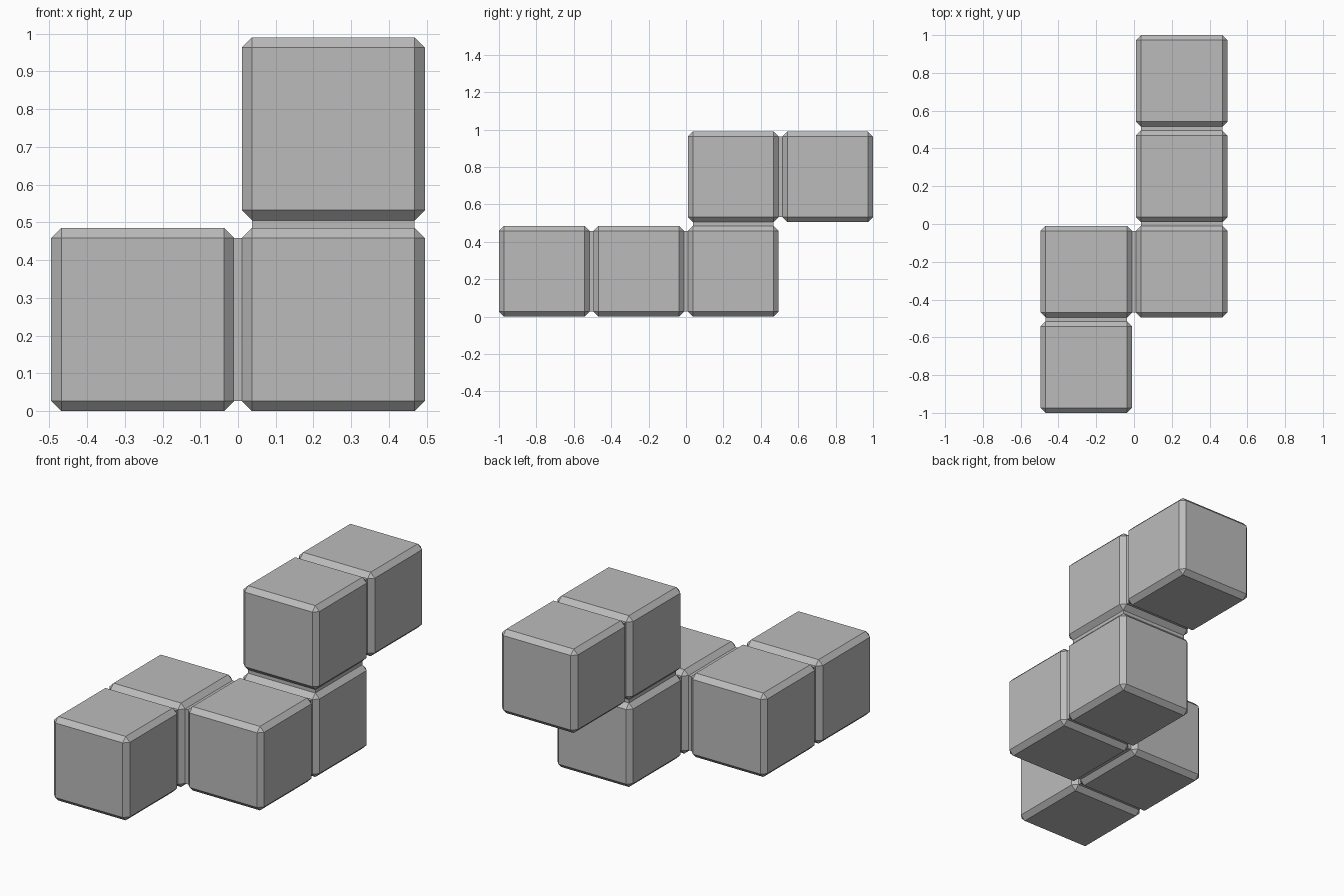
import bpy
import bmesh
from mathutils import Matrix, Vector

if "Cube" in bpy.data.objects:
    bpy.data.objects.remove(bpy.data.objects["Cube"])

PITCH, SIZE, CHAMFER = 0.505, 0.485, 0.027

# Path of grid cells, each one a neighbour of the next
PATH = [(0, 0, 0), (0, 1, 0), (1, 1, 0), (1, 2, 0), (1, 2, 1), (1, 3, 1)]


def cell_centre(cell):
    x, y, z = cell
    return Vector(((x - 0.5) * PITCH, (y - 1.5) * PITCH, z * PITCH + SIZE / 2))


def side_face(bm, centre, direction):
    """Flat face of the block at centre that looks along direction."""
    target = centre + direction * SIZE / 2
    return min(bm.faces, key=lambda f: (f.calc_center_median() - target).length)


# Grey material
grey = bpy.data.materials.new("grey")
grey.use_nodes = True
colour = (0.5, 0.5, 0.5, 1)
grey.diffuse_color = colour
grey.node_tree.nodes["Principled BSDF"].inputs["Base Color"].default_value = colour

# Chamfered blocks
bm = bmesh.new()
for cell in PATH:
    cube = bmesh.ops.create_cube(bm, size=SIZE, matrix=Matrix.Translation(cell_centre(cell)))
    edges = list({e for v in cube["verts"] for e in v.link_edges})
    bmesh.ops.bevel(bm, geom=edges, offset=CHAMFER, segments=1, profile=0.5, affect="EDGES")

# Necks bridging the facing sides of neighbouring blocks
for first, second in zip(PATH, PATH[1:]):
    a, b = cell_centre(first), cell_centre(second)
    direction = (b - a).normalized()
    pair = [side_face(bm, a, direction), side_face(bm, b, -direction)]
    rims = [e for f in pair for e in f.edges]
    bmesh.ops.delete(bm, geom=pair, context="FACES_ONLY")
    bmesh.ops.bridge_loops(bm, edges=rims)

bmesh.ops.recalc_face_normals(bm, faces=bm.faces)
mesh = bpy.data.meshes.new("block_chain")
bm.to_mesh(mesh)
bm.free()
mesh.materials.append(grey)
bpy.context.collection.objects.link(bpy.data.objects.new("block_chain", mesh))
